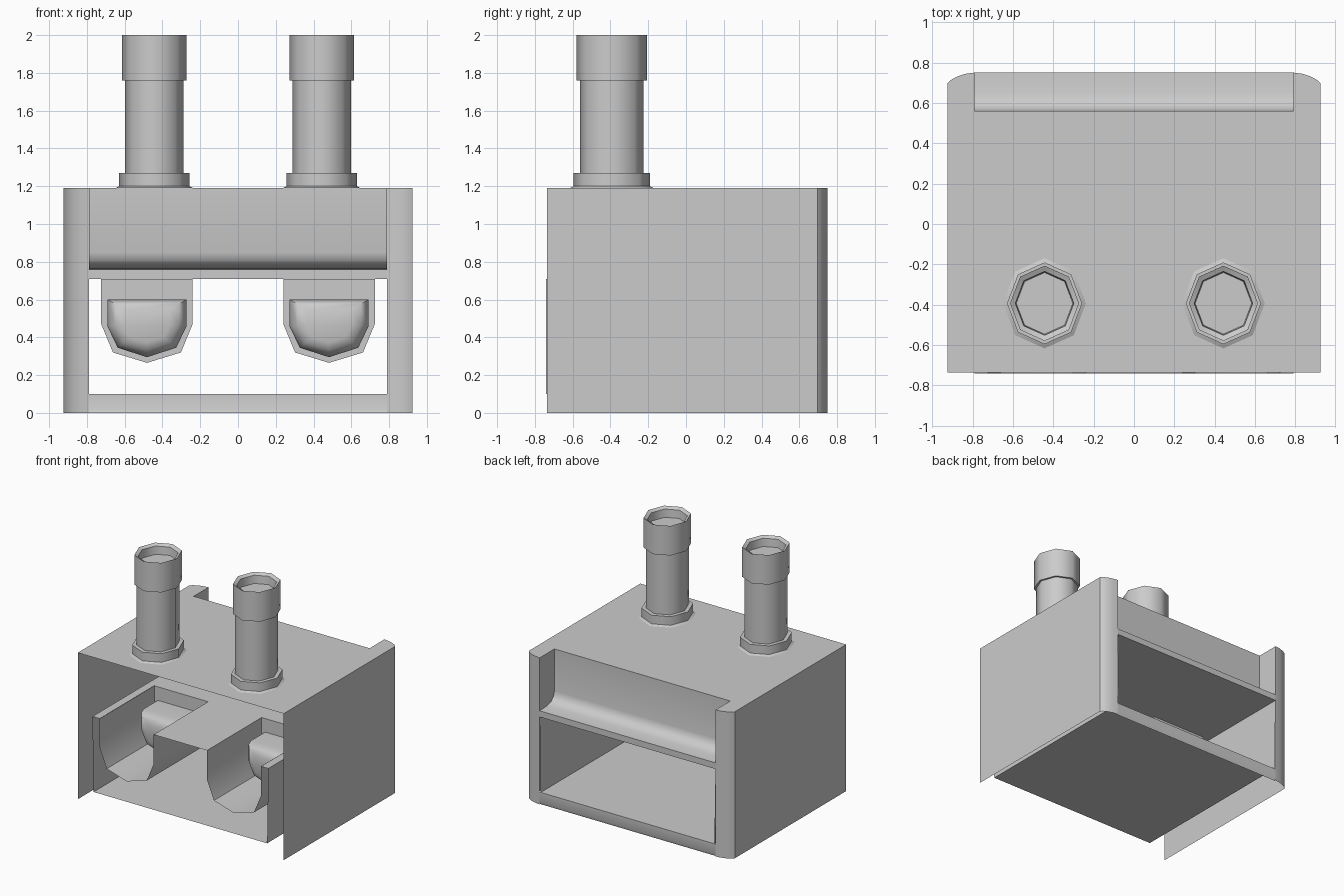
import bpy, math

if "Cube" in bpy.data.objects:
    bpy.data.objects.remove(bpy.data.objects["Cube"])


def build(name, verts, faces, angle=35):
    me = bpy.data.meshes.new(name)
    me.from_pydata(verts, [], faces)
    me.update()
    me.shade_smooth()
    me.set_sharp_from_angle(angle=math.radians(angle))
    ob = bpy.data.objects.new(name, me)
    bpy.context.collection.objects.link(ob)
    return ob


def loft(name, rings, closed=False, caps=(), angle=35):
    """Skin equal-length rings of points; caps lists ring indices to fill."""
    n = len(rings[0])
    verts = [p for r in rings for p in r]
    faces = []
    for i in range(len(rings) - 1):
        for j in range(n if closed else n - 1):
            k = (j + 1) % n
            faces.append((i * n + j, i * n + k, (i + 1) * n + k, (i + 1) * n + j))
    for c in caps:
        order = range(n) if c else reversed(range(n))
        faces.append(tuple(c * n + j for j in order))
    return build(name, verts, faces, angle)


W, IN, H = 0.925, 0.79, 1.19        # outer half width, inner half width, height
FRONT, BACK = -0.735, 0.75
FLOOR, CEIL, BAR = 0.10, 0.71, 0.76
TF, TB = -0.74, -0.04               # trough front and back

# plan outline of one side panel with its rounded rear post
plan = [(W, FRONT), (W, 0.695), (0.908, 0.713), (0.875, 0.731), (0.835, 0.744), (IN, BACK)]
# recess profile (y, z) at the upper rear
recess = [(0.56, H), (0.56, 0.85), (0.57, 0.81), (0.60, 0.78), (0.65, 0.765), (BACK, BAR)]

# side panels
for s, side in ((1, "right"), (-1, "left")):
    loft(side + "_side_panel", [[(s * x, y, z) for x, y in plan] for z in (0, H)])
    build(side + "_recess_cheek",
          [(s * IN, y, z) for y, z in recess + [(BACK, H)]], [tuple(range(7))])

# top panel with the rear notch
outline = plan + [(IN, 0.56)]
outline += [(-x, y) for x, y in reversed(outline)]
build("top_panel", [(x, y, H) for x, y in outline], [tuple(range(len(outline)))])

# rear recess wall and the two rear bars
loft("rear_recess", [[(x, y, z) for y, z in recess] for x in (-IN, IN)])
loft("rear_crossbar", [[(x, BACK, CEIL), (x, BACK, BAR)] for x in (-IN, IN)])
loft("rear_bottom_bar", [[(x, 0.742, 0), (x, BACK, 0.02), (x, BACK, FLOOR)] for x in (-IN, IN)])

# inner tunnel: floor and side walls
section = [(-IN, CEIL), (-0.78, FLOOR), (0.78, FLOOR), (IN, CEIL)]
loft("tunnel_walls", [[(x, y, z) for x, z in section] for y in (TF, BACK)])

# tunnel ceiling with two openings for the troughs
ceil_v, ceil_f = [], []
for x0, x1, y0 in ((-IN, -0.725, TF), (-0.725, -0.24, TB), (-0.24, 0.24, TF),
                   (0.24, 0.725, TB), (0.725, IN, TF)):
    b = len(ceil_v)
    ceil_v += [(x0, y0, CEIL), (x1, y0, CEIL), (x1, BACK, CEIL), (x0, BACK, CEIL)]
    ceil_f.append((b, b + 1, b + 2, b + 3))
build("tunnel_ceiling", ceil_v, ceil_f)

# hanging troughs and the rounded plugs on their back walls
trough = [(-0.242, 0.71), (-0.242, 0.47), (-0.18, 0.32), (0, 0.265),
          (0.18, 0.32), (0.242, 0.47), (0.242, 0.71)]
plug = [(-0.21, 0.60), (-0.21, 0.46), (-0.155, 0.345), (0, 0.295),
        (0.155, 0.345), (0.21, 0.46), (0.21, 0.60)]
steps = [(TB, 1), (-0.22, 1), (-0.27, 0.94), (-0.305, 0.80), (-0.32, 0.58)]

# octagonal pipe profile (radius, z)
pipe = [(0.205, 1.19), (0.186, 1.20), (0.186, 1.27), (0.155, 1.27), (0.155, 1.76),
        (0.171, 1.76), (0.171, 2.0), (0.145, 1.985), (0.140, 1.92)]

for s, side in ((1, "right"), (-1, "left")):
    cx = s * 0.482
    loft(side + "_trough", [[(cx + x, y, z) for x, z in trough] for y in (TF, TB)],
         caps=(1,))
    loft(side + "_plug", [[(cx + x * k, y, 0.48 + (z - 0.48) * k) for x, z in plug]
                          for y, k in steps], closed=True, caps=(4,), angle=50)
    rings = [[(s * 0.443 + r * math.sin(a), -0.393 + r * 1.09 * math.cos(a), z)
              for a in (i * math.pi / 4 for i in range(8))] for r, z in pipe]
    loft(side + "_pipe", rings, closed=True, caps=(len(pipe) - 1,), angle=50)
